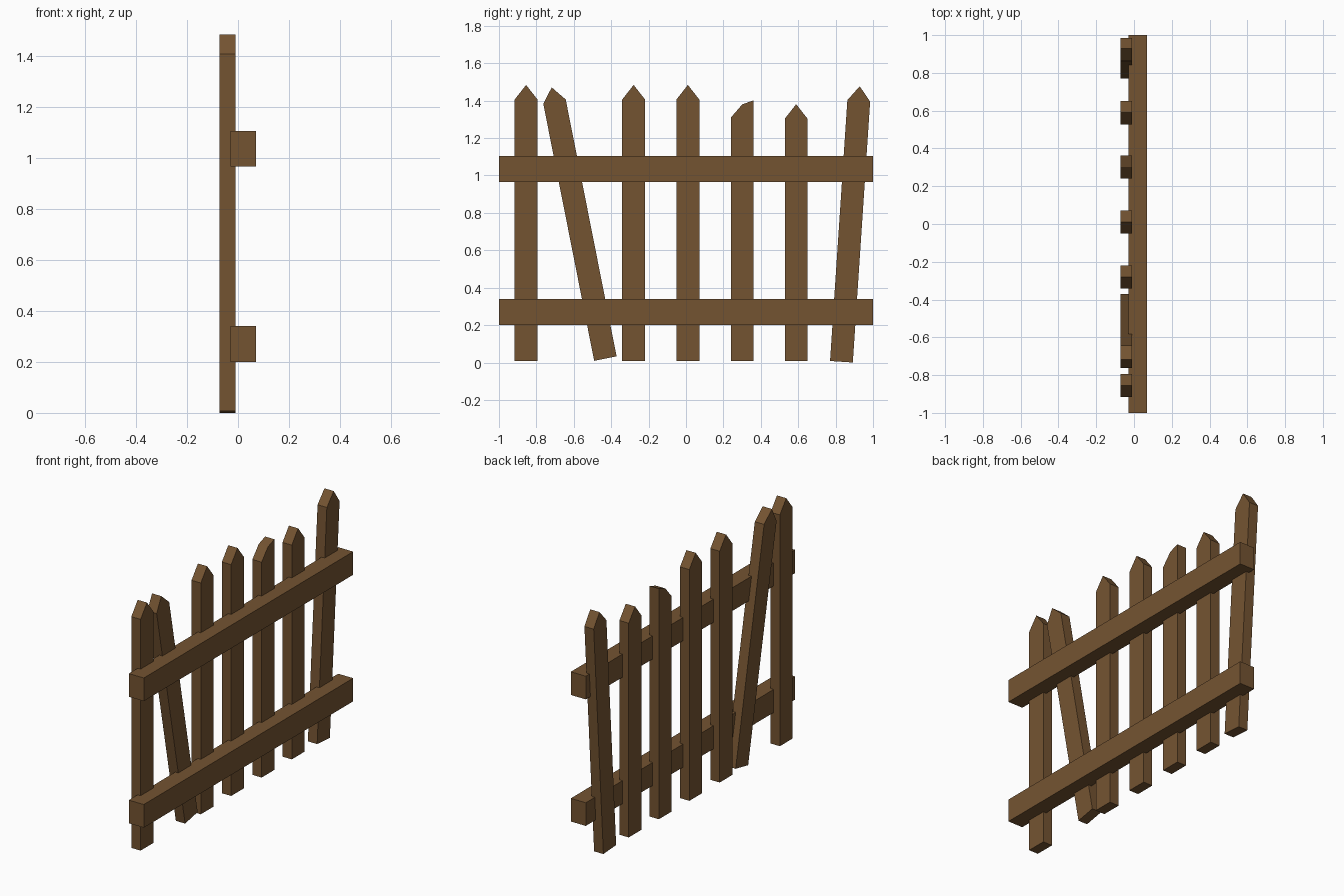
import bpy
import bmesh
from math import radians
from mathutils import Matrix, Vector

cube = bpy.data.objects.get("Cube")
if cube:
    bpy.data.objects.remove(cube, do_unlink=True)

wood = bpy.data.materials.new("brown wood")
wood.use_nodes = True
colour = (0.175, 0.088, 0.031, 1)
wood.diffuse_color = colour
wood.node_tree.nodes["Principled BSDF"].inputs["Base Color"].default_value = colour


def board(name, outline, x0, x1, matrix=Matrix()):
    """Extrude a (y, z) outline from x0 to x1."""
    bm = bmesh.new()
    face = bm.faces.new([bm.verts.new((x0, y, z)) for y, z in outline])
    moved = bmesh.ops.extrude_face_region(bm, geom=[face])["geom"]
    verts = [v for v in moved if isinstance(v, bmesh.types.BMVert)]
    bmesh.ops.translate(bm, verts=verts, vec=Vector((x1 - x0, 0, 0)))
    bmesh.ops.recalc_face_normals(bm, faces=bm.faces)
    mesh = bpy.data.meshes.new(name)
    bm.to_mesh(mesh)
    bm.free()
    mesh.materials.append(wood)
    obj = bpy.data.objects.new(name, mesh)
    obj.matrix_world = matrix
    bpy.context.collection.objects.link(obj)


# Horizontal rails
for name, z in (("lower_rail", 0.2), ("upper_rail", 0.965)):
    board(name, [(-1, z), (1, z), (1, z + 0.14), (-1, z + 0.14)], -0.03, 0.07)

# Pickets: base y, base z, lean in degrees, shoulder height
half = 0.061
pointed = [(half, 0), (0, 0.078)]
broken = [(half, 0.092), (0, 0.07)]
pickets = [
    ("picket_1", -0.855, 0.008, 0, 1.398, pointed),
    ("leaning_picket", -0.431, 0.021, 11.2, 1.4, pointed),
    ("picket_3", -0.28, 0.008, 0, 1.398, pointed),
    ("picket_4", 0.01, 0.008, 0, 1.398, pointed),
    ("broken_picket", 0.301, 0.008, 0, 1.302, broken),
    ("short_picket", 0.589, 0.008, 0, 1.295, pointed),
    ("end_picket", 0.831, 0.004, -3.8, 1.398, pointed),
]
for name, y, z, lean, height, tip in pickets:
    outline = [(-half, 0), (half, 0)]
    outline += [(ty, height + tz) for ty, tz in tip] + [(-half, height)]
    matrix = Matrix.Translation((0, y, z)) @ Matrix.Rotation(radians(lean), 4, "X")
    board(name, outline, -0.072, -0.01, matrix)
